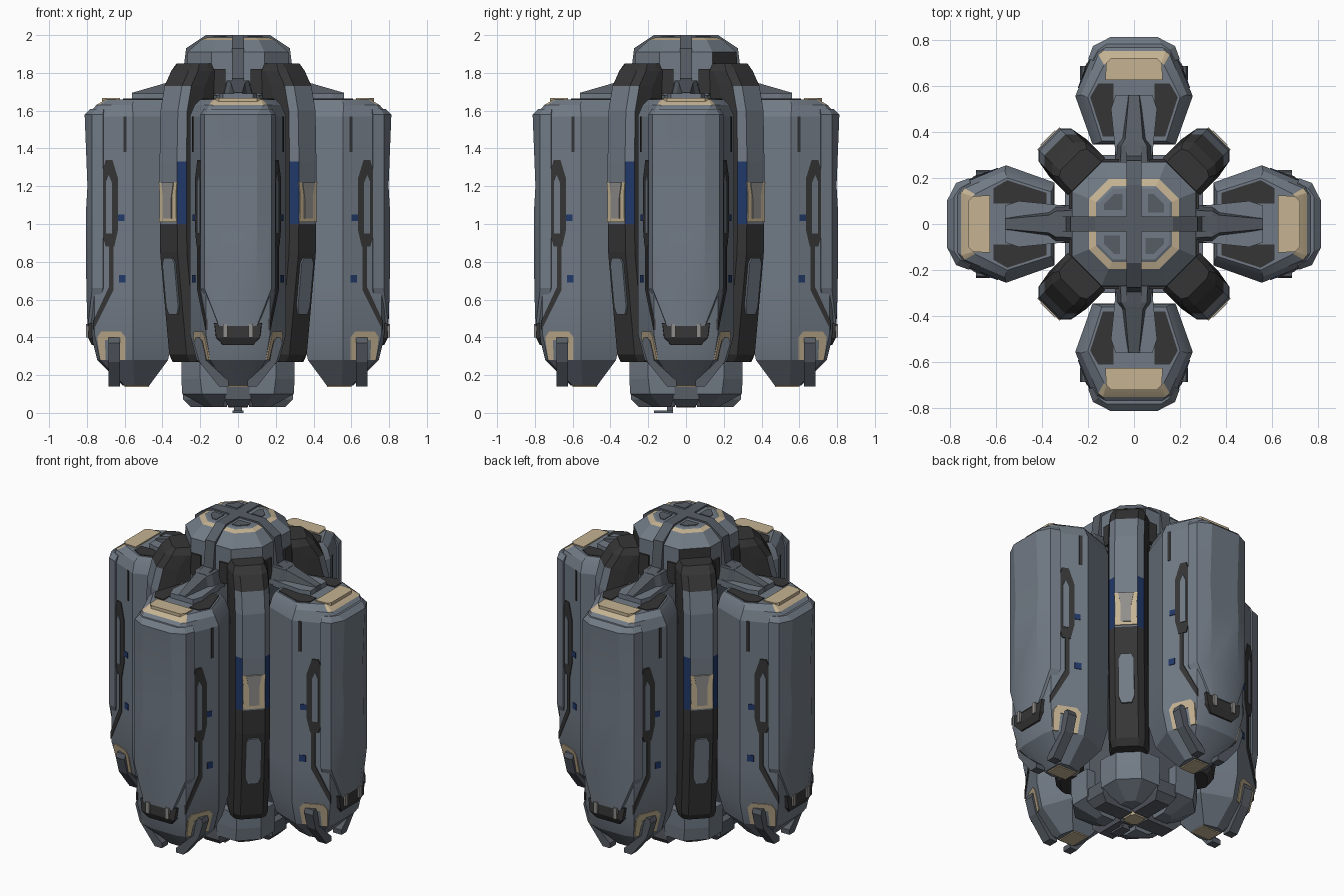
import bpy, bmesh, math
from mathutils import Vector

if "Cube" in bpy.data.objects:
    bpy.data.objects.remove(bpy.data.objects["Cube"])

COLOURS = {
    "hull_grey": (0.165, 0.195, 0.235), "arm_grey": (0.095, 0.11, 0.13),
    "charcoal": (0.036, 0.036, 0.036), "tan": (0.56, 0.45, 0.29),
    "navy_blue": (0.015, 0.04, 0.14), "warm_grey": (0.28, 0.27, 0.26),
}
MATS, INDEX = [], {}
for i, (n, c) in enumerate(COLOURS.items()):
    m = bpy.data.materials.new(n)
    m.diffuse_color = (*c, 1)
    m.use_nodes = True
    m.node_tree.nodes["Principled BSDF"].inputs["Base Color"].default_value = m.diffuse_color
    MATS.append(m)
    INDEX[n] = i

AXES = [("right", 0), ("back", 90), ("left", 180), ("front", 270)]
DIAGS = [("back_right", 45), ("back_left", 135), ("front_left", 225), ("front_right", 315)]
ONE = [("", 0)]


def part(name, rings, mat, places=AXES, mirror=False, rule=None, smooth=None):
    """Loft rings of (r, t, z) points, cap the ends, repeat round the z axis."""
    bm = bmesh.new()
    for s in ((1, -1) if mirror else (1,)):
        vs = [[bm.verts.new((p[0], s * p[1], p[2])) for p in ring] for ring in rings]
        n = len(vs[0])
        for a, b in zip(vs, vs[1:]):
            for i in range(n):
                j = (i + 1) % n
                bm.faces.new((a[i], a[j], b[j], b[i]))
        bm.faces.new(vs[0])
        bm.faces.new(vs[-1])
    bmesh.ops.recalc_face_normals(bm, faces=bm.faces)
    for f in bm.faces:
        pick = rule(f.calc_center_median(), f.normal) if rule else None
        f.material_index = INDEX[pick or mat]
    me = bpy.data.meshes.new(name)
    bm.to_mesh(me)
    bm.free()
    for m in MATS:
        me.materials.append(m)
    for label, deg in places:
        ob = bpy.data.objects.new((name + "_" + label).strip("_"), me)
        ob.rotation_euler.z = math.radians(deg)
        bpy.context.collection.objects.link(ob)
    if smooth:
        bpy.ops.object.select_all(action='DESELECT')
        ob.select_set(True)
        bpy.context.view_layer.objects.active = ob
        bpy.ops.object.shade_smooth_by_angle(angle=math.radians(smooth))


def sym(z, half):
    """Horizontal ring mirrored across t = 0."""
    return [(r, t, z) for r, t in half] + [(r, -t, z) for r, t in reversed(half)]


def box(name, r, t, z, mat, places=AXES, mirror=False):
    part(name, [[(r[0], t[0], h), (r[1], t[0], h), (r[1], t[1], h), (r[0], t[1], h)] for h in z],
         mat, places, mirror)


def side_profile(name, pts, t, mat, places=AXES, mirror=False):
    """(r, z) outline extruded in t."""
    part(name, [[(r, h, z) for r, z in pts] for h in t], mat, places, mirror)


def top_plate(name, pts, z, mat, mirror=False):
    """(r, t) outline extruded in z."""
    part(name, [[(r, t, h) for r, t in pts] for h in z], mat, AXES, mirror)


def facet_plate(name, pts, mat, off):
    """Thin (r, z) plate lying on both slanted side facets of each pod."""
    def t(r, z):
        return 0.255 - 0.415 * (r - 0.555) - 0.25 * max(0, 0.42 - z)
    part(name, [[(r, t(r, z) + o, z) for r, z in pts] for o in (-0.006, off)], mat, AXES, True)


def rect(a, b, c, d):
    return [(a, c), (b, c), (b, d), (a, d)]


# four big pods
def pod_mid(z, ro):
    return sym(z, [(ro, .10), (.76, .17), (.555, .255), (.345, .18)])


part("pod", [
    sym(.145, [(.61, .05), (.60, .07), (.55, .08), (.47, .06)]),
    sym(.28, [(.745, .09), (.73, .147), (.555, .22), (.37, .15)]),
    pod_mid(.42, .78), pod_mid(.65, .79), pod_mid(1.0, .795), pod_mid(1.2, .785), pod_mid(1.57, .80),
    sym(1.63, [(.75, .135), (.735, .155), (.56, .23), (.35, .16)]),
    sym(1.66, [(.70, .12), (.69, .13), (.55, .20), (.36, .14)])], "hull_grey", smooth=20,
    rule=lambda c, n: "tan" if c.z > 1.635 and c.x > .68 and c.z < 1.659 else None)


# outer armour shell of each pod
def shell(z, ro):
    return sym(z, [(ro, .10), (.772, .178), (.715, .199), (.70, .15)])


part("pod_armour", [sym(.46, [(.797, .07), (.795, .10), (.76, .105), (.70, .10)]),
                    shell(.66, .803), shell(1.05, .806), shell(1.2, .797), shell(1.58, .812),
                    sym(1.61, [(.78, .12), (.755, .155), (.71, .18), (.70, .14)])],
     "hull_grey", smooth=20)

# pod side details: slot, trim line, marks
facet_plate("pod_slot", [(.635, .97), (.655, .88), (.70, .88), (.72, .95), (.72, 1.27), (.70, 1.34),
                         (.665, 1.34), (.635, 1.24)], "charcoal", .006)
facet_plate("pod_slot_insert", [(.668, .95), (.70, .95), (.70, 1.22), (.685, 1.26), (.668, 1.22)],
            "hull_grey", .010)
facet_plate("pod_trim_line", [(.66, .90), (.682, .90), (.682, .67), (.765, .49), (.765, .44), (.66, .65)],
            "charcoal", .005)
facet_plate("pod_upper_slit", rect(.59, .605, 1.38, 1.57), "charcoal", .004)
facet_plate("pod_blue_mark_upper", rect(.60, .64, 1.015, 1.05), "navy_blue", .004)
facet_plate("pod_blue_mark_lower", rect(.595, .63, .69, .73), "navy_blue", .004)
facet_plate("pod_tan_arch", [(.595, .28), (.595, .40), (.62, .43), (.725, .43), (.745, .40), (.73, .28),
                             (.70, .28), (.705, .385), (.63, .385), (.63, .28)], "tan", .006)

# pod feet: straps and tan tips
part("pod_strap", [[(r, t, z) for t, z in [(.19, .40), (.225, .40), (.235, .37), (.205, .27), (.10, .14),
                                           (.05, .14), (.05, .17), (.17, .28)]] for r in (.625, .685)],
     "arm_grey", mirror=True)
top_plate("pod_tip_plate", [(.47, -.05), (.60, -.05), (.60, .05), (.47, .05)], (.138, .148), "tan")

# dark latch under the armour with two pale rollers
part("pod_latch", [sym(.36, [(.775, .08), (.72, .085)]), sym(.40, [(.795, .115), (.73, .12)]),
                   sym(.475, [(.79, .125), (.74, .13)])], "charcoal")
box("pod_latch_roller", (.77, .805), (.055, .08), (.40, .47), "warm_grey", mirror=True)

# pod roof: tan cap, dark patches, shoulder plate
top_plate("pod_tan_cap", [(.625, -.125), (.70, -.12), (.72, -.10), (.72, .10), (.70, .12), (.625, .125)],
          (1.645, 1.667), "tan")
top_plate("pod_roof_patch", [(.38, .09), (.38, .135), (.55, .19), (.61, .155), (.61, .09)],
          (1.65, 1.665), "charcoal", mirror=True)
top_plate("shoulder_plate", [(.30, -.08), (.50, -.10), (.56, -.08), (.56, .08), (.50, .10), (.30, .08)],
          (1.65, 1.69), "hull_grey")

# arms from the dome to the pods
part("arm", [[(r, -w, 1.66), (r, w, 1.66), (r, w * .7, h), (r, -w * .7, h)] for r, w, h in
             [(.25, .085, 1.76), (.34, .08, 1.76), (.37, .055, 1.75), (.56, .032, 1.695)]], "arm_grey")
side_profile("dome_band", [(0, 1.96), (0, 2.0), (.17, 2.0), (.275, 1.93), (.295, 1.77), (.36, 1.755),
                           (.36, 1.66), (.25, 1.66), (.25, 1.9), (.16, 1.96)], (-.033, .033), "arm_grey")


# central core and dome, chamfered squares
def octo(z, h, c):
    return [(h, -c, z), (h, c, z), (c, h, z), (-c, h, z), (-h, c, z), (-h, -c, z), (-c, -h, z), (c, -h, z)]


part("core", [octo(.14, .24, .11), octo(1.70, .24, .11)], "arm_grey", ONE)


def dome_rule(c, n):
    if 1.975 < c.z < 1.987:
        return "tan"
    if c.z < 1.93 and n.y > .3 and abs(n.x) > .3:
        return "charcoal"


part("dome", [octo(1.68, .25, .12), octo(1.75, .272, .14), octo(1.91, .268, .14), octo(1.975, .195, .11),
              octo(1.985, .165, .095), octo(1.99, .155, .09)], "hull_grey", ONE, rule=dome_rule)
box("dome_dark_plate", (.25, .281), (.065, .15), (1.69, 1.82), "charcoal", mirror=True)
top_plate("dome_roof_patch", [(.06, .05), (.13, .05), (.13, .085), (.085, .13), (.06, .13)],
          (1.985, 1.994), "arm_grey", mirror=False)


# four diagonal legs
def leg(z, ro, ri):
    return sym(z, [(ro, .065), (ro - .035, .10), (ro - .12, .115), (ri, .115)])


def leg_rule(c, n):
    if n.x > .3 and abs(n.z) < .6 and 1.0 < c.z < 1.74:
        if c.z < 1.33 and abs(n.y) > .3:
            return "navy_blue"
        if abs(n.y) < .9:
            return "hull_grey"


part("leg", [sym(.27, [(.42, .06), (.40, .09), (.35, .105), (.31, .105)]), leg(.31, .45, .295),
             leg(.85, .518, .295), leg(1.0, .52, .295), leg(1.33, .522, .295), leg(1.6, .515, .295),
             leg(1.73, .485, .295), leg(1.81, .435, .29),
             sym(1.85, [(.39, .06), (.375, .085), (.33, .09), (.29, .09)])],
     "charcoal", DIAGS, rule=leg_rule)
part("leg_tan_patch", [[(r, t, z) for t, z in [(-.065, 1.01), (.065, 1.01), (.06, 1.08), (.06, 1.15), (.068, 1.22),
                                               (-.068, 1.22), (-.06, 1.15), (-.06, 1.08)]] for r in (.51, .526)],
     "tan", DIAGS)
part("leg_patch_centre", [[(r, t, z) for t, z in [(-.03, 1.03), (.03, 1.03), (.03, 1.14), (.045, 1.22),
                                                  (-.045, 1.22), (-.03, 1.14)]] for r in (.515, .530)],
     "warm_grey", DIAGS)
part("leg_lower_panel", [[(.42 + .125 * (z - .27) + o, t, z) for t, z in
                          [(-.03, .52), (.03, .52), (.045, .56), (.045, .79), (.03, .82), (-.03, .82),
                           (-.045, .79), (-.045, .56)]] for o in (.005, .037)], "hull_grey", DIAGS)
for h in (.55, 1.5):
    box("leg_strut", (.22, .31), (-.03, .03), (h, h + .06), "hull_grey", DIAGS)

# underside: four lobes, cross-shaped latches, tan centre and small tail pin
def lobe(z, a, b, c):
    return [(a, a, z), (b, a, z), (b, c, z), (c, b, z), (a, b, z)]


part("belly_lobe", [lobe(.03, .08, .17, .13), lobe(.10, .06, .295, .19), lobe(.18, .06, .30, .20),
                    lobe(.28, .06, .30, .20)], "hull_grey")
part("belly_latch", [sym(.03, [(.25, .05), (.06, .05)]), sym(.07, [(.29, .07), (.05, .07)]),
                     sym(.15, [(.29, .07), (.05, .07)])], "arm_grey")
part("belly_centre", [octo(.028, .05, .03), octo(.15, .10, .06)], "tan", ONE)
box("tail_pin", (-.03, .03), (-.17, -.07), (0, .012), "arm_grey", ONE)
box("tail_pin_stem", (-.02, .02), (-.10, -.07), (.01, .05), "arm_grey", ONE)
